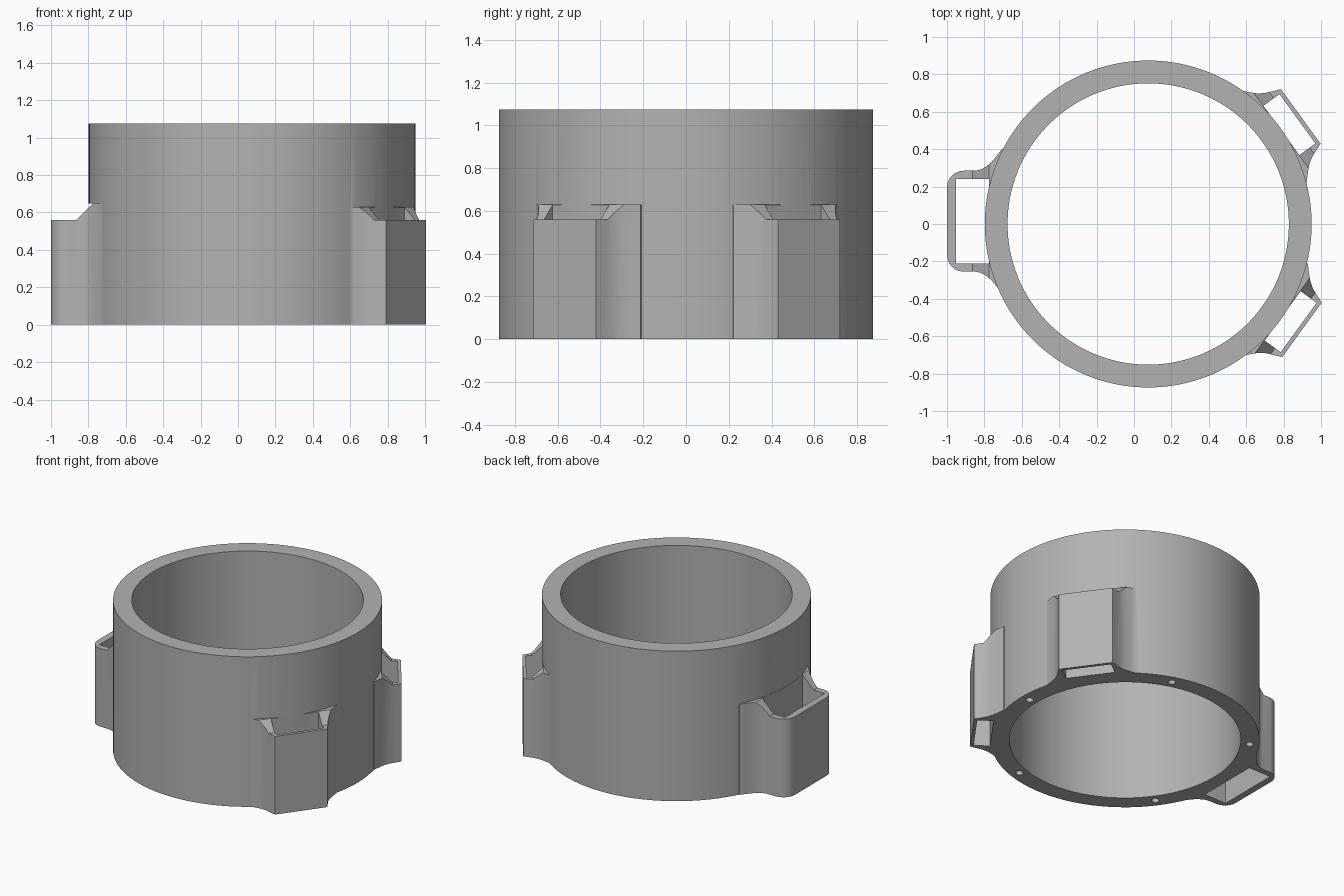
import bpy, bmesh
from math import sin, cos, pi, radians
from mathutils import Vector

CENTRE = Vector((0.076, 0.0, 0.0))
OUTER, INNER, HEIGHT = 0.874, 0.752, 1.075
LEDGE = 0.56

if "Cube" in bpy.data.objects:
    bpy.data.objects.remove(bpy.data.objects["Cube"])

grey = bpy.data.materials.new("plain grey")
grey.use_nodes = True
grey.diffuse_color = (0.45, 0.45, 0.45, 1)
grey.node_tree.nodes["Principled BSDF"].inputs["Base Color"].default_value = grey.diffuse_color


def prism(name, start, end):
    """Solid between two matching loops of points."""
    bm = bmesh.new()
    a = [bm.verts.new(p) for p in start]
    b = [bm.verts.new(p) for p in end]
    bm.faces.new(a)
    bm.faces.new(b[::-1])
    n = len(a)
    for i in range(n):
        j = (i + 1) % n
        bm.faces.new((a[i], b[i], b[j], a[j]))
    bmesh.ops.recalc_face_normals(bm, faces=bm.faces[:])
    mesh = bpy.data.meshes.new(name)
    bm.to_mesh(mesh)
    bm.free()
    mesh.materials.append(grey)
    ob = bpy.data.objects.new(name, mesh)
    bpy.context.collection.objects.link(ob)
    return ob


def cylinder(name, radius, z0, z1, sides, centre=CENTRE):
    def loop(z):
        return [centre + Vector((radius * cos(2 * pi * i / sides), radius * sin(2 * pi * i / sides), z))
                for i in range(sides)]
    return prism(name, loop(z0), loop(z1))


def combine(target, tool, operation):
    """Apply a boolean and remove the helper."""
    tool.hide_render = True
    mod = target.modifiers.new("combine", "BOOLEAN")
    mod.operation, mod.solver, mod.object = operation, "EXACT", tool
    bpy.context.view_layer.objects.active = target
    bpy.ops.object.modifier_apply(modifier=mod.name)
    bpy.data.objects.remove(tool)


def pocket(ring, angle, shift, half, slot, ramp, top):
    """Flared side pocket with sloped shoulders and a through slot."""
    a = radians(angle)
    out, side = Vector((cos(a), sin(a), 0)), Vector((-sin(a), cos(a), 0))

    def at(t, r, z):
        return CENTRE + out * r + side * (t + shift) + Vector((0, 0, z))

    outline = half + [(-t, r) for t, r in reversed(half)]
    body = prism("pocket", [at(t, r, 0) for t, r in outline], [at(t, r, top) for t, r in outline])
    # shoulder slope
    profile = [(1.3, LEDGE), (ramp, LEDGE), (ramp - (top - LEDGE) * 1.5, LEDGE + (top - LEDGE) * 1.5), (1.3, 0.8)]
    cutter = prism("shoulder_cutter", [at(-0.6, r, z) for r, z in profile], [at(0.6, r, z) for r, z in profile])
    combine(body, cutter, "DIFFERENCE")
    combine(ring, body, "UNION")
    # through slot
    w, r0, r1 = slot
    loop = [(-w, r0), (w, r0), (w, r1), (-w, r1)]
    cutter = prism("slot_cutter", [at(t, r, -0.1) for t, r in loop], [at(t, r, top - 0.001) for t, r in loop])
    combine(ring, cutter, "DIFFERENCE")


ring = cylinder("collar_ring", OUTER, 0, HEIGHT, 128)

# wide pocket with rounded corners
corner = [(0.18 + 0.09 * sin(k * pi / 12), 0.986 + 0.09 * cos(k * pi / 12)) for k in range(7)]
wide = corner + [(0.27, 0.92), (0.276, 0.895), (0.292, 0.866), (0.316, 0.838),
                 (0.347, 0.812), (0.385, 0.782), (0.385, 0.765)]
# narrow pockets with sharp corners
narrow = [(0.18, 0.998), (0.197, 0.955), (0.214, 0.915), (0.238, 0.88),
          (0.268, 0.85), (0.305, 0.815), (0.305, 0.77)]

pocket(ring, 180, -0.015, wide, (0.225, 0.852, 1.028), 0.94, 0.65)
pocket(ring, 36, -0.014, narrow, (0.163, 0.870, 0.976), 0.938, 0.63)
pocket(ring, -36, 0.025, narrow, (0.163, 0.870, 0.976), 0.938, 0.63)

# central bore
combine(ring, cylinder("bore_cutter", INNER, -0.1, HEIGHT + 0.1, 128), "DIFFERENCE")

# pin holes in the underside
for k in range(5):
    a = 2 * pi * k / 5
    spot = CENTRE + Vector((cos(a), sin(a), 0)) * 0.81
    combine(ring, cylinder("pin_cutter", 0.025, -0.1, 0.2, 20, spot), "DIFFERENCE")

bpy.ops.object.select_all(action="DESELECT")
ring.select_set(True)
bpy.context.view_layer.objects.active = ring
bpy.ops.object.shade_smooth_by_angle(angle=radians(28))
